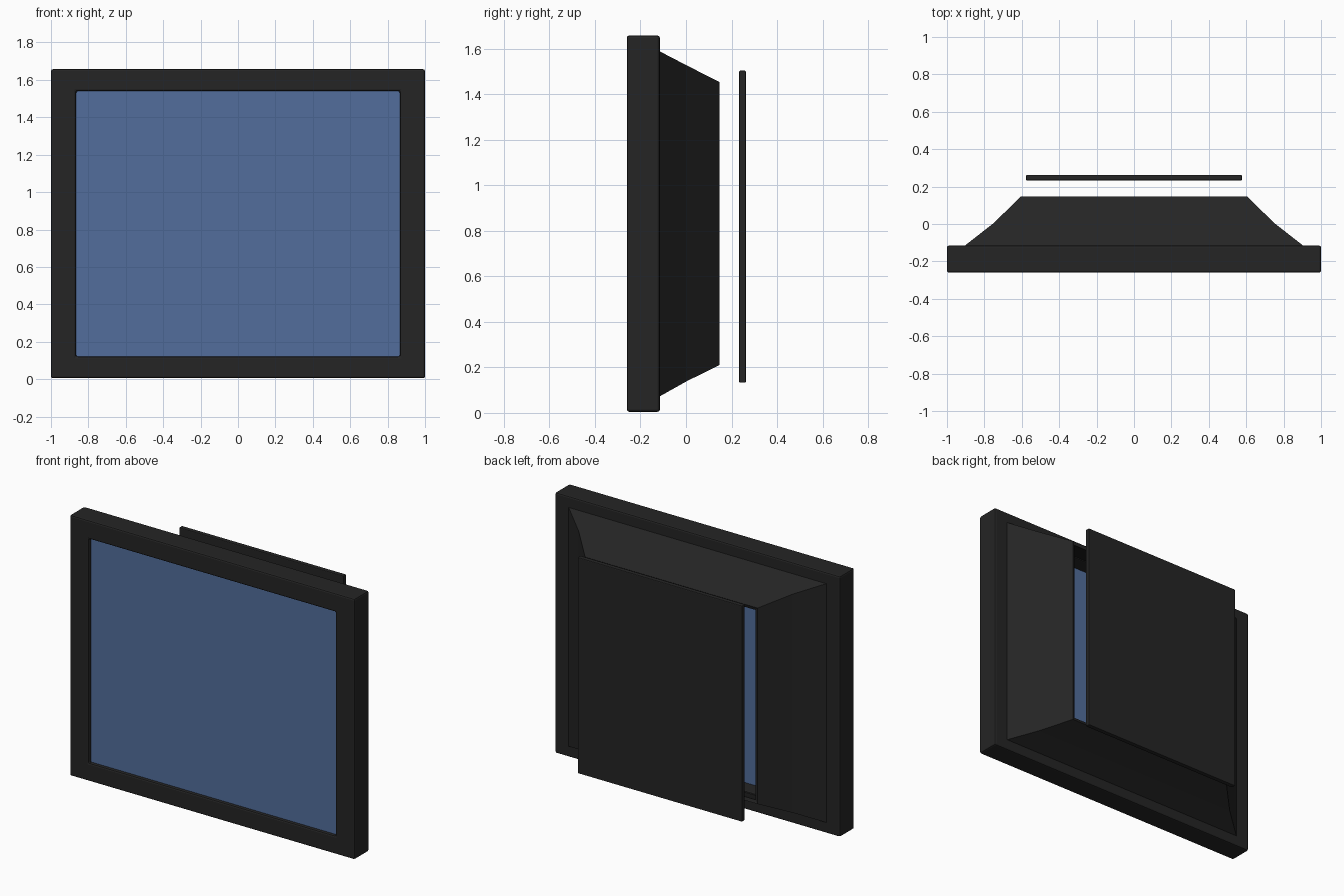
import bpy, bmesh

if "Cube" in bpy.data.objects:
    bpy.data.objects.remove(bpy.data.objects["Cube"])

def material(name, rgb):
    m = bpy.data.materials.new(name)
    m.diffuse_color = (*rgb, 1)
    m.use_nodes = True
    m.node_tree.nodes["Principled BSDF"].inputs["Base Color"].default_value = m.diffuse_color
    return m

BLACK = material("matte black", (0.018, 0.018, 0.018))
BLUE = material("screen blue", (0.085, 0.155, 0.335))

def rect(hx, z0, z1, y):
    return [(-hx, y, z0), (hx, y, z0), (hx, y, z1), (-hx, y, z1)]

def lofted(name, rings, mat, closed, bevel=0.0):
    """Join successive rectangular rings; closed wraps last to first, otherwise ends are capped."""
    bm = bmesh.new()
    vs = [[bm.verts.new(p) for p in rect(*r)] for r in rings]
    n = len(vs)
    for i in range(n if closed else n - 1):
        a, b = vs[i], vs[(i + 1) % n]
        for k in range(4):
            j = (k + 1) % 4
            bm.faces.new((a[k], a[j], b[j], b[k]))
    if not closed:
        bm.faces.new(vs[0])
        bm.faces.new(vs[-1])
    bmesh.ops.recalc_face_normals(bm, faces=bm.faces[:])
    me = bpy.data.meshes.new(name)
    bm.to_mesh(me)
    bm.free()
    me.materials.append(mat)
    ob = bpy.data.objects.new(name, me)
    bpy.context.collection.objects.link(ob)
    if bevel:
        mod = ob.modifiers.new("soft edges", 'BEVEL')
        mod.width, mod.segments = bevel, 2
        mod.limit_method, mod.angle_limit = 'ANGLE', 0.8
    return ob

# Front bezel
lofted("bezel", [(1.0, 0.005, 1.657, -0.26), (1.0, 0.005, 1.657, -0.115),
                 (0.865, 0.12, 1.54, -0.115), (0.865, 0.12, 1.54, -0.26)],
       BLACK, True, 0.01)

# Screen, slightly recessed
lofted("screen", [(0.868, 0.117, 1.543, -0.24), (0.868, 0.117, 1.543, -0.21)], BLUE, False)

# Hollow tapering rear shell, open at the back
lofted("rear_shell", [(0.91, 0.07, 1.59, -0.12), (0.75, 0.14, 1.525, 0.005),
                      (0.605, 0.21, 1.453, 0.147), (0.585, 0.23, 1.433, 0.14),
                      (0.73, 0.16, 1.505, -0.005), (0.87, 0.11, 1.55, -0.12)],
       BLACK, True)

# Detached back cover plate
lofted("back_cover", [(0.577, 0.133, 1.503, 0.233), (0.577, 0.133, 1.503, 0.263)],
       BLACK, False, 0.005)
